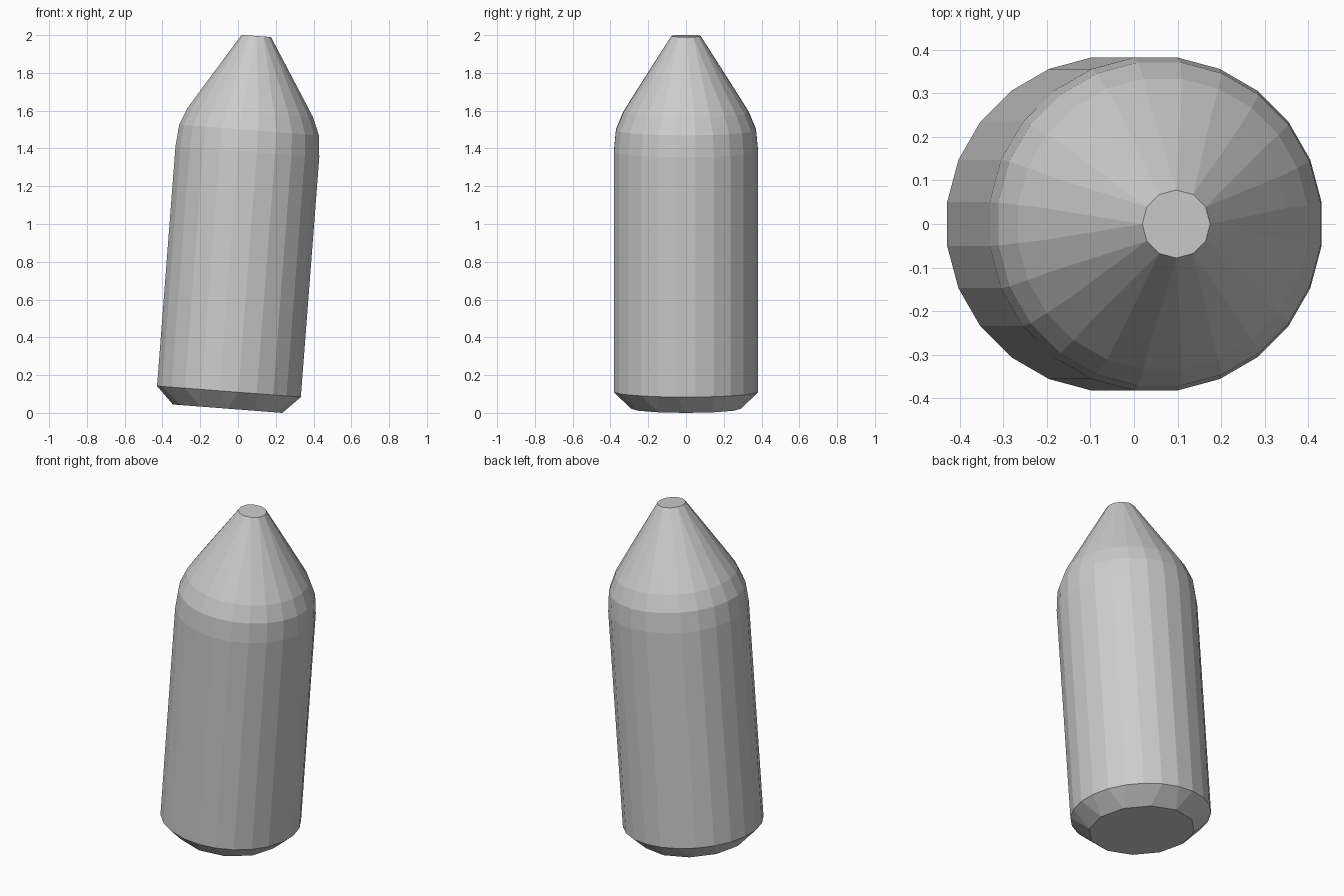
import bpy, bmesh, math

if "Cube" in bpy.data.objects:
    bpy.data.objects.remove(bpy.data.objects["Cube"])

SIDES = 24
TILT = math.radians(4.4)

# (radius, height along the axis, halve the side count)
profile = [
    (0.291, 0.0, True),
    (0.385, 0.091, False),
    (0.385, 1.365, False),
    (0.374, 1.48, False),
    (0.336, 1.572, False),
    (0.281, 1.66, False),
    (0.078, 1.979, True),
]


def ring(bm, radius, z, halve):
    verts = []
    for i in range(SIDES):
        deg = (i + 0.5) * 360 / SIDES
        if halve:
            deg = round(deg / 30) * 30
        a = math.radians(deg)
        verts.append(bm.verts.new((radius * math.cos(a), radius * math.sin(a), z)))
    return verts


# Bullet-shaped body: chamfered base, straight wall, rounded shoulder, cone tip
bm = bmesh.new()
rings = [ring(bm, *p) for p in profile]
for low, high in zip(rings, rings[1:]):
    for i in range(SIDES):
        j = (i + 1) % SIDES
        bm.faces.new((low[i], low[j], high[j], high[i]))
bm.faces.new(rings[0][::-1])
bm.faces.new(rings[-1])
bmesh.ops.remove_doubles(bm, verts=bm.verts[:], dist=0.0005)
bmesh.ops.recalc_face_normals(bm, faces=bm.faces[:])

mesh = bpy.data.meshes.new("pointed_body")
bm.to_mesh(mesh)
bm.free()
body = bpy.data.objects.new("pointed_body", mesh)
bpy.context.collection.objects.link(body)

# Lean to the right, resting on the edge of the base
body.rotation_euler = (0, TILT, 0)
body.location = (-0.055, 0, 0.0223)
